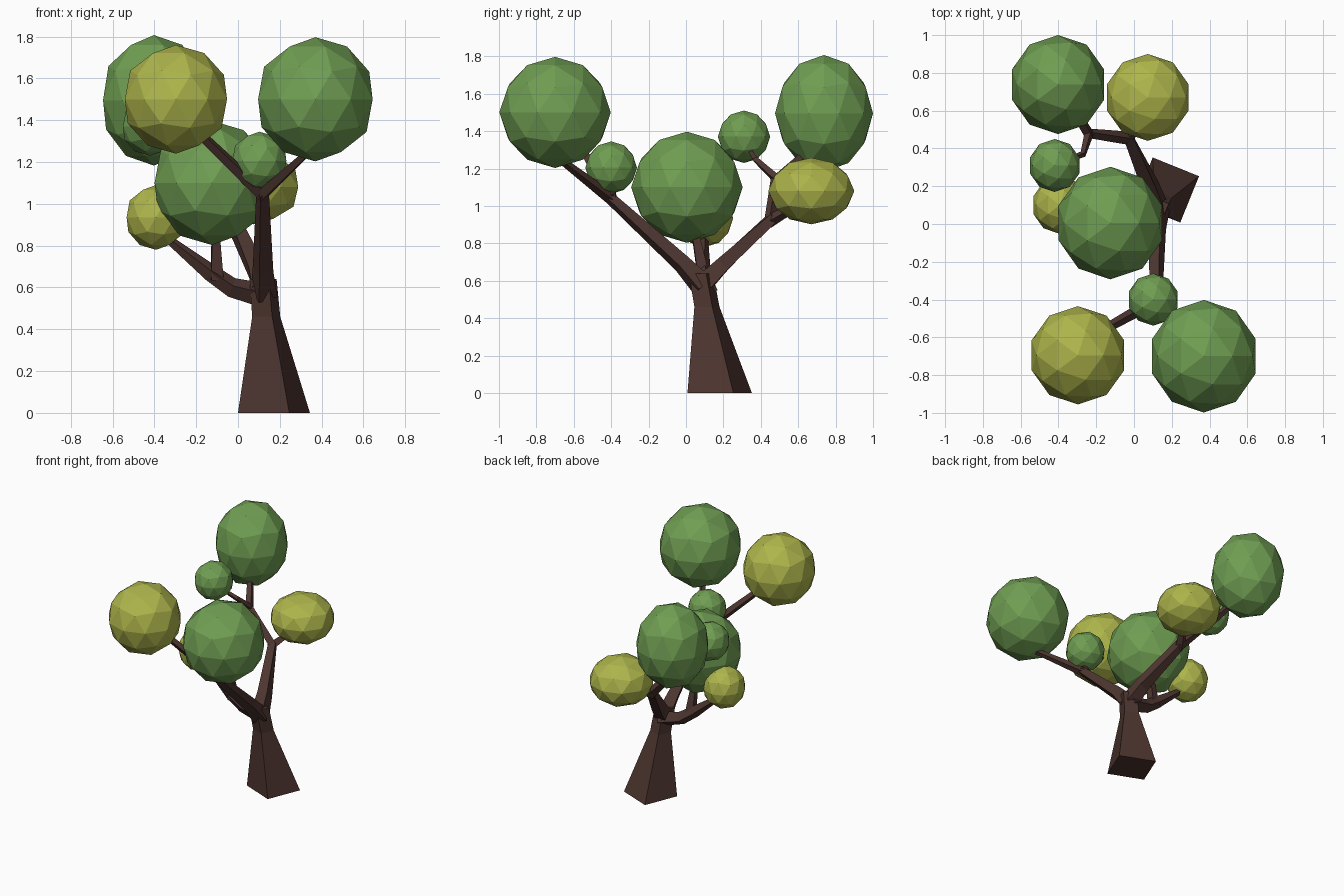
import bpy, bmesh
from math import cos, sin, radians
from mathutils import Vector

if "Cube" in bpy.data.objects:
    bpy.data.objects.remove(bpy.data.objects["Cube"])


def material(name, rgb):
    m = bpy.data.materials.new(name)
    m.diffuse_color = (*rgb, 1)
    m.use_nodes = True
    m.node_tree.nodes["Principled BSDF"].inputs["Base Color"].default_value = m.diffuse_color
    return m


BARK = material("bark", (0.076, 0.037, 0.03))
GREEN = material("green_leaves", (0.16, 0.34, 0.085))
YELLOW = material("yellow_leaves", (0.42, 0.46, 0.07))


def add_object(name, bm, mat):
    bmesh.ops.recalc_face_normals(bm, faces=bm.faces[:])
    me = bpy.data.meshes.new(name)
    bm.to_mesh(me)
    bm.free()
    me.materials.append(mat)
    bpy.context.collection.objects.link(bpy.data.objects.new(name, me))


def limb(name, points, ref=(0.3, 0.2, 1), flat=False):
    """Four-sided tapered limb through points (x, y, z, radius)."""
    bm = bmesh.new()
    pos = [Vector(p[:3]) for p in points]
    rings = []
    for i, p in enumerate(points):
        t = (pos[min(i + 1, len(pos) - 1)] - pos[max(i - 1, 0)]).normalized()
        if flat:
            t = Vector((0, 0, 1))
        r = Vector(ref)
        a = (r - t * r.dot(t)).normalized()
        b = t.cross(a)
        rings.append([bm.verts.new(pos[i] + d * p[3]) for d in (a, b, -a, -b)])
    for lo, hi in zip(rings, rings[1:]):
        for k in range(4):
            n = (k + 1) % 4
            bm.faces.new((lo[k], lo[n], hi[n], hi[k]))
    bm.faces.new(rings[0])
    bm.faces.new(rings[-1])
    add_object(name, bm, BARK)


def leaf_ball(name, centre, radii, mat):
    bm = bmesh.new()
    bmesh.ops.create_icosphere(bm, subdivisions=2, radius=1)
    bmesh.ops.scale(bm, vec=radii, verts=bm.verts)
    bmesh.ops.translate(bm, vec=centre, verts=bm.verts)
    add_object(name, bm, mat)


# Trunk with flared square base
limb("trunk", [(0.172, 0.18, 0, 0.187), (0.135, 0.112, 0.46, 0.073),
               (0.12, 0.08, 0.64, 0.07)],
     ref=(cos(radians(23)), sin(radians(23)), 0), flat=True)

# Front limb and its fork
limb("front_limb", [(0.125, 0.09, 0.57, 0.068), (0.12, -0.02, 0.69, 0.052),
                    (0.118, -0.42, 1.055, 0.032)])
limb("front_left_branch", [(0.125, -0.40, 1.04, 0.034), (-0.25, -0.61, 1.40, 0.022)])
limb("front_right_branch", [(0.11, -0.40, 1.04, 0.034), (0.36, -0.70, 1.27, 0.018)])
limb("front_twig", [(0.118, -0.39, 1.03, 0.025), (0.10, -0.40, 1.15, 0.018)])

# Back limb and its forks
limb("back_limb", [(0.12, 0.09, 0.58, 0.068), (0.09, 0.19, 0.68, 0.055),
                   (-0.03, 0.455, 0.93, 0.038), (-0.24, 0.48, 1.15, 0.026)])
limb("back_right_branch", [(-0.04, 0.44, 0.915, 0.035), (0.07, 0.64, 1.03, 0.02)])
limb("back_left_branch", [(-0.235, 0.47, 1.135, 0.03), (-0.38, 0.70, 1.34, 0.02)])
limb("back_twig", [(-0.235, 0.49, 1.14, 0.026), (-0.27, 0.37, 1.25, 0.018),
                   (-0.40, 0.32, 1.33, 0.012)])

# Left limb and its fork
limb("left_limb", [(0.13, 0.11, 0.56, 0.06), (-0.03, 0.10, 0.60, 0.048),
                   (-0.13, 0.09, 0.67, 0.042), (-0.37, 0.10, 0.86, 0.016)])
limb("middle_branch", [(-0.10, 0.09, 0.64, 0.042), (-0.105, 0.06, 0.80, 0.03),
                       (-0.11, 0.03, 0.95, 0.025)])

# Foliage
leaf_ball("front_right_foliage", (0.37, -0.70, 1.50), (0.288, 0.298, 0.297), GREEN)
leaf_ball("front_left_foliage", (-0.297, -0.695, 1.50), (0.257, 0.26, 0.26), YELLOW)
leaf_ball("middle_foliage", (-0.125, 0.005, 1.10), (0.288, 0.298, 0.297), GREEN)
leaf_ball("back_left_foliage", (-0.402, 0.738, 1.495), (0.256, 0.262, 0.312), GREEN)
leaf_ball("back_right_foliage", (0.073, 0.67, 1.08), (0.226, 0.23, 0.178), YELLOW)
leaf_ball("small_front_foliage", (0.102, -0.40, 1.205), (0.136, 0.138, 0.14), GREEN)
leaf_ball("small_back_foliage", (-0.42, 0.31, 1.37), (0.137, 0.14, 0.14), GREEN)
leaf_ball("small_left_foliage", (-0.392, 0.10, 0.935), (0.148, 0.152, 0.155), YELLOW)
